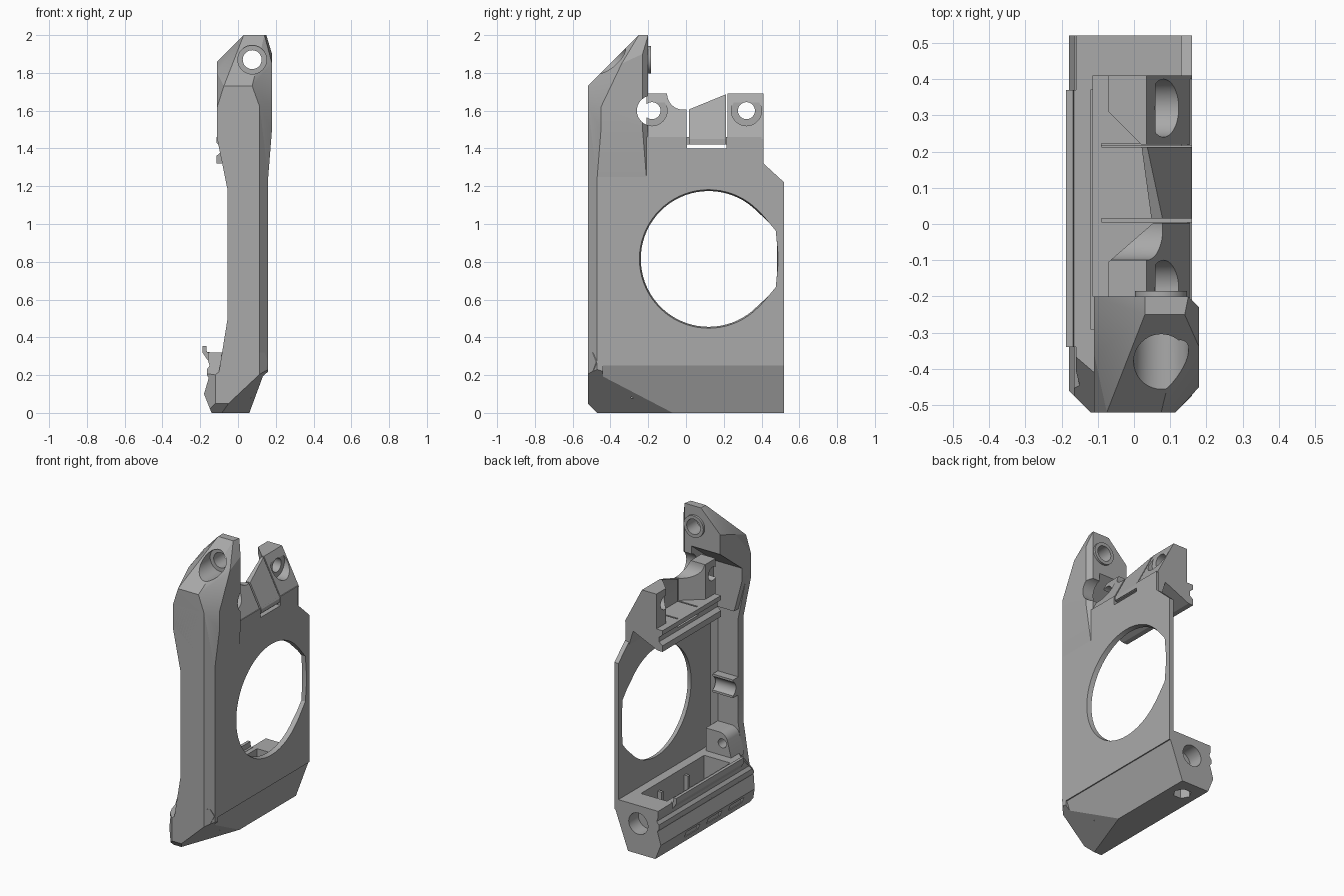
import bpy, bmesh, math
from mathutils import Vector

cube = bpy.data.objects.get("Cube")
if cube:
    bpy.data.objects.remove(cube, do_unlink=True)

grey = bpy.data.materials.new("plain grey")
grey.use_nodes = True
colour = (0.4, 0.4, 0.4, 1)
grey.diffuse_color = colour
grey.node_tree.nodes["Principled BSDF"].inputs["Base Color"].default_value = colour
parts = []


def finish(name, bm):
    bmesh.ops.recalc_face_normals(bm, faces=bm.faces)
    me = bpy.data.meshes.new(name)
    bm.to_mesh(me)
    bm.free()
    me.materials.append(grey)
    ob = bpy.data.objects.new(name, me)
    bpy.context.collection.objects.link(ob)
    parts.append(ob)
    return ob


def loft(name, rings):
    bm = bmesh.new()
    loops = [[bm.verts.new(p) for p in r] for r in rings]
    for a, b in zip(loops, loops[1:]):
        for i in range(len(a)):
            j = (i + 1) % len(a)
            bm.faces.new((a[i], a[j], b[j], b[i]))
    bm.faces.new(loops[0])
    bm.faces.new(loops[-1])
    return finish(name, bm)


def place(profile, axis, t):
    order = {"x": lambda u, v: (t, u, v), "y": lambda u, v: (u, t, v), "z": lambda u, v: (u, v, t)}
    return [order[axis](u, v) for u, v in profile]


def prism(name, profile, axis, a, b):
    return loft(name, [place(profile, axis, a), place(profile, axis, b)])


def box(name, x, y, z):
    return prism(name, [(x[0], y[0]), (x[1], y[0]), (x[1], y[1]), (x[0], y[1])], "z", *z)


def circle(u, v, r, n=40):
    return [(u + r * math.cos(math.tau * i / n), v + r * math.sin(math.tau * i / n)) for i in range(n)]


def rod(axis, u, v, r, a, b, n=40):
    return prism("rod", circle(u, v, r, n), axis, a, b)


def hull(name, points):
    bm = bmesh.new()
    for p in points:
        bm.verts.new(p)
    bmesh.ops.convex_hull(bm, input=bm.verts)
    bmesh.ops.dissolve_limit(bm, angle_limit=0.02, verts=bm.verts, edges=bm.edges)
    return finish(name, bm)


def trim(ob, point, normal):
    # Slice off everything on the normal's side and cap the hole
    bm = bmesh.new()
    bm.from_mesh(ob.data)
    bmesh.ops.bisect_plane(bm, geom=bm.verts[:] + bm.edges[:] + bm.faces[:], plane_co=point,
                           plane_no=Vector(normal).normalized(), clear_outer=True)
    bmesh.ops.holes_fill(bm, edges=[e for e in bm.edges if e.is_boundary], sides=0)
    bmesh.ops.recalc_face_normals(bm, faces=bm.faces)
    bm.to_mesh(ob.data)
    bm.free()


def cut(ob, *cutters):
    for c in cutters:
        m = ob.modifiers.new("cut", "BOOLEAN")
        m.operation, m.solver, m.object = "DIFFERENCE", "EXACT", c
    dg = bpy.context.evaluated_depsgraph_get()
    me = bpy.data.meshes.new_from_object(ob.evaluated_get(dg))
    ob.modifiers.clear()
    ob.data = me
    for c in cutters:
        parts.remove(c)
        bpy.data.objects.remove(c, do_unlink=True)


def screw_holes():
    # Stepped sideways screw holes shared by the upper parts
    return [rod("x", y, 1.6, r, a, 0.3) for y in (-0.18, 0.32) for r, a in ((0.045, -0.3), (0.08, 0.06))]


# Side plate with the large opening, flattened towards the back edge
plate = prism("side_plate", [(-0.47, 0.25), (0.52, 0.25), (0.52, 1.22), (0.4, 1.33), (0.4, 1.46), (-0.47, 1.46)],
              "x", 0.13, 0.16)
opening = []
for x, r in ((0.1, 0.352), (0.165, 0.368)):
    opening += place(circle(0.12, 0.815, r, 72) + [(0.475, 0.965), (0.475, 0.665)], "x", x)
cut(plate, hull("opening", opening), box("gap", (0, 0.3), (0.005, 0.215), (1.4, 1.6)))

# Front wall, waisted along its inner edge
rings = []
for z, x in ((0.1, -0.12), (0.5, -0.055), (1.18, -0.055), (1.45, -0.11), (1.62, -0.11)):
    rings.append(place([(0.16, -0.47), (0.115, -0.52), (x, -0.52), (x + 0.007, -0.475), (0.1, -0.475), (0.13, -0.44),
                        (0.16, -0.44)], "z", z))
wall = loft("front_wall", rings)

# Base bar
base = prism("base_bar", [(0.06, 0), (-0.14, 0), (-0.18, 0.1), (-0.155, 0.185), (-0.165, 0.2), (-0.165, 0.23),
                          (-0.15, 0.25), (-0.16, 0.28), (-0.16, 0.32), (0.14, 0.32), (0.16, 0.27)],
             "y", -0.52, 0.52)
facet = ((0.11, -0.52, 0.2), (0.0675, -0.0245, -0.072))
trim(wall, *facet)
trim(base, *facet)
trim(base, (0, -0.52, 0.05), (0, -1, -1))
trim(base, (-0.12, -0.52, 0), (-1, -1, 0))
trim(base, (0.115, -0.52, 0), (1, -1, 0))
trim(base, (-0.11, -0.41, 0.32), (-0.6, -0.7, 0.7))
cut(base, box("pocket", (-0.12, 0.07), (-0.29, 0.37), (0.08, 0.5)),
    rod("y", -0.015, 0.2, 0.07, 0.42, 0.7),
    rod("z", -0.04, 0.4, 0.055, -0.1, 0.06, 6),
    *[box("slot", (-0.3, -0.15), (y, y + 0.14), (0.04, 0.08)) for y in (-0.36, -0.13, 0.1)])

# Lip along the base and ribs in its pocket
prism("base_lip", [(-0.15, 0.27), (-0.165, 0.285), (-0.188, 0.32), (-0.188, 0.355), (-0.168, 0.355), (-0.165, 0.322),
                   (-0.15, 0.322)], "y", -0.34, 0.37)
for y in (-0.1, 0.18):
    box("pocket_rib", (0.04, 0.08), (y, y + 0.02), (0.07, 0.27))

# Rounded boss above the base and clip on the wall
boss = hull("base_boss", place(circle(0.0, 0.41, 0.06) + [(0.1, 0.3), (-0.09, 0.3), (0.1, 0.47)], "y", -0.48)
            + place(circle(0.0, 0.41, 0.06) + [(0.1, 0.3), (-0.09, 0.3), (0.1, 0.47)], "y", -0.35))
cut(boss, rod("y", -0.02, 0.4, 0.03, -0.45, 0))
clip = box("wall_clip", (-0.05, 0.1), (-0.48, -0.42), (0.68, 0.8))
cut(clip, rod("x", -0.4, 0.74, 0.05, -0.3, 0.3))

# Corner column
column = hull("corner_column", [
    (-0.05, -0.5, 1.25), (0.16, -0.47, 1.25), (0.16, -0.21, 1.25), (-0.05, -0.21, 1.25),
    (-0.11, -0.52, 1.48), (-0.11, -0.52, 1.62), (0.115, -0.52, 1.62), (0.115, -0.52, 1.3),
    (-0.075, -0.52, 1.73), (0.075, -0.52, 1.73), (0.18, -0.45, 1.5), (0.18, -0.45, 1.62),
    (0.18, -0.23, 1.5), (0.18, -0.34, 1.85), (0.18, -0.23, 1.9), (0.15, -0.2, 1.5), (0.15, -0.2, 2),
    (0.14, -0.25, 2), (0.03, -0.25, 2), (0.03, -0.2, 2), (-0.11, -0.2, 1.86), (-0.11, -0.36, 1.8),
    (-0.11, -0.2, 1.45)])
cut(column, prism("cavity", [(-0.43, 1.1), (-0.43, 1.55), (-0.2, 1.73), (-0.1, 1.73), (-0.1, 1.1)], "x", -0.3, 0.1),
    rod("y", 0.075, 1.87, 0.05, -0.8, 0), rod("y", 0.075, 1.87, 0.076, -0.8, -0.29), *screw_holes())
ring = rod("y", 0.075, 1.87, 0.072, -0.21, -0.185)
ring.name = "column_ring"
cut(ring, rod("y", 0.075, 1.87, 0.05, -0.8, 0))

# Upper rail with a grooved inner edge
rail = prism("upper_rail", [(0.155, 1.3), (0.13, 1.3), (0.1, 1.4), (-0.08, 1.32), (-0.115, 1.32), (-0.115, 1.36),
                            (-0.09, 1.38), (-0.09, 1.41), (-0.115, 1.43), (-0.115, 1.46), (0.155, 1.46)],
             "y", -0.2, 0.41)
cut(rail, box("gap", (-0.3, 0.3), (0.005, 0.215), (1.4, 1.42)),
    *[box("gap", (-0.09, 0.3), (y, y + 0.01), (1.41, 1.6)) for y in (0.005, 0.212)])

# Two screw posts, the front one with a hollowed saddle
post = [(0.16, 1.45), (0.035, 1.69), (-0.07, 1.69), (-0.07, 1.45)]
back_post = prism("back_post", post, "y", 0.22, 0.41)
trim(back_post, (0.02, 0.22, 0), (-1, -1, 0))
cut(back_post, *screw_holes())
front_post = prism("front_post", post, "y", -0.21, 0.003)
trim(front_post, (0.05, 0, 0), (-0.1, 0.115, 0))
cut(front_post, rod("x", -0.015, 1.69, 0.085, -0.3, 0.3), *screw_holes())
cut(rail, *screw_holes())
cut(plate, *screw_holes())

# Leaning flap between the posts
flap = prism("spring_flap", [(0.16, 1.425), (0.16, 1.45), (0.035, 1.69), (0.02, 1.69), (0.05, 1.6), (0.05, 1.425)],
             "y", 0.015, 0.212)
trim(flap, (0, 0.22, 1.69), (0, -0.09, 0.22))

# Smooth round surfaces while keeping edges crisp
bpy.ops.object.select_all(action="DESELECT")
for ob in parts:
    ob.select_set(True)
bpy.context.view_layer.objects.active = plate
bpy.ops.object.shade_smooth_by_angle(angle=math.radians(20))
